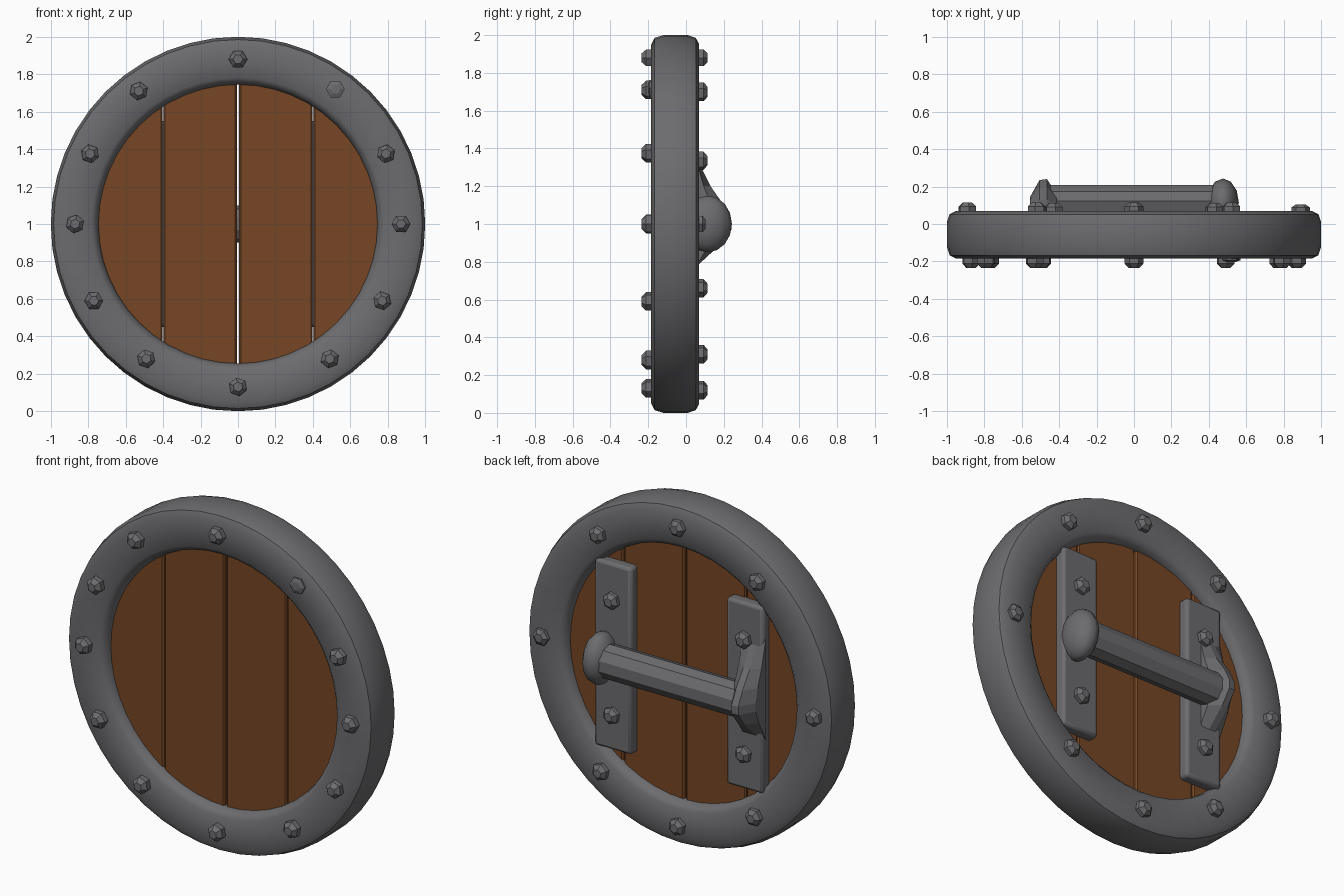
import bpy, bmesh, math
from mathutils import Matrix, Vector

if "Cube" in bpy.data.objects:
    bpy.data.objects.remove(bpy.data.objects["Cube"])


def material(name, rgb):
    m = bpy.data.materials.new(name)
    m.diffuse_color = (*rgb, 1)
    m.use_nodes = True
    m.node_tree.nodes["Principled BSDF"].inputs["Base Color"].default_value = m.diffuse_color
    return m


IRON = material("dark_iron", (0.15, 0.15, 0.16))
WOOD = material("brown_wood", (0.18, 0.062, 0.018))


def finish(name, bm, mat, smooth=None, bevel=0, segments=2):
    bmesh.ops.recalc_face_normals(bm, faces=bm.faces)
    me = bpy.data.meshes.new(name)
    bm.to_mesh(me)
    bm.free()
    me.materials.append(mat)
    ob = bpy.data.objects.new(name, me)
    bpy.context.collection.objects.link(ob)
    if bevel:
        b = ob.modifiers.new("bevel", 'BEVEL')
        b.width, b.segments, b.limit_method = bevel, segments, 'ANGLE'
    if smooth:
        bpy.ops.object.select_all(action='DESELECT')
        ob.select_set(True)
        bpy.context.view_layer.objects.active = ob
        bpy.ops.object.shade_smooth_by_angle(angle=math.radians(smooth))
    return ob


def loft(bm, rings, closed=False):
    """Bridge equal rings of points; cap the ends unless closed."""
    rows = [[bm.verts.new(p) for p in r] for r in rings]
    n = len(rows[0])
    pairs = list(zip(rows, rows[1:])) + ([(rows[-1], rows[0])] if closed else [])
    for a, b in pairs:
        for i in range(n):
            j = (i + 1) % n
            bm.faces.new((a[i], a[j], b[j], b[i]))
    if not closed:
        bm.faces.new(rows[0])
        bm.faces.new(rows[-1])


# Iron rim: rounded profile revolved about y
profile = [(.745, -.12), (.755, -.155), (.782, -.178), (.95, -.184), (.985, -.167), (1, -.12),
           (1, .01), (.985, .052), (.95, .07), (.782, .068), (.755, .045), (.745, .01)]
bm = bmesh.new()
N = 48
loft(bm, [[(r * math.cos(a), y, 1 + r * math.sin(a)) for r, y in profile]
          for a in (2 * math.pi * k / N for k in range(N))], closed=True)
finish("rim", bm, IRON, 40)

# Four wooden planks: slices of a disc
R, FRONT, BACK = .79, -.12, .012
for k, (x0, x1) in enumerate([(-.78, -.402), (-.398, -.006), (.006, .398), (.402, .78)]):
    xs = [x0 + (x1 - x0) * i / 8 for i in range(9)]
    h = [math.sqrt(R * R - x * x) for x in xs]
    outline = [(x, 1 + z) for x, z in zip(xs, h)] + [(x, 1 - z) for x, z in zip(xs[::-1], h[::-1])]
    bm = bmesh.new()
    loft(bm, [[(x, y, z) for x, z in outline] for y in (FRONT, BACK)])
    finish(f"plank_{k + 1}", bm, WOOD, bevel=.009, segments=1)


# Faceted studs: six-sided domes pointing along side * y
def stud(name, x, y, z, side, height=.052, turn=0.0):
    bm = bmesh.new()
    tiers = [(.05, -.02), (.05, height * .55), (.026, height)]
    loft(bm, [[(x + r * math.cos(a), y + side * d, z + r * math.sin(a))
               for a in (turn + math.pi * i / 3 for i in range(6))] for r, d in tiers])
    finish(name, bm, IRON)


front = [(0, 1.88), (0, .13), (-.53, 1.71), (.52, 1.72)]
for s in (-1, 1):
    front += [(s * .79, 1.375), (s * .87, 1.0), (s * .77, .59), (s * .49, .28)]
for i, (x, z) in enumerate(front):
    # the upper right stud is hammered nearly flat
    stud(f"front_stud_{i + 1}", x, -.182, z, -1, .02 if i == 3 else .054, i * .7)

back = [(0, 1.88), (0, .12), (-.89, 1), (.89, 1), (-.52, 1.70), (.52, 1.70), (-.5, .31), (.5, .31)]
for i, (x, z) in enumerate(back):
    stud(f"back_stud_{i + 1}", x, .068, z, 1, .036 if i == 3 else .047, i * .7)

# Bracket plates on the back, each with two studs
for s, side in ((-1, "left"), (1, "right")):
    bm = bmesh.new()
    bmesh.ops.create_cube(bm, size=1, matrix=Matrix.Translation((s * .43, .03, 1))
                          @ Matrix.Diagonal((.24, .08, 1.1, 1)))
    finish(f"bracket_plate_{side}", bm, IRON, 40, bevel=.018)
    for z in (.66, 1.335):
        stud(f"bracket_stud_{side}_{'top' if z > 1 else 'bottom'}", s * .43, .066, z, 1, .047, z)

# Wedge mount holding the left end of the grip
bm = bmesh.new()
wedge = [(.05, 1.36), (.13, 1.2), (.2, 1.1), (.24, 1.02), (.24, .97), (.18, .89), (.05, .77)]
loft(bm, [[(x, .05 + (y - .05) * f, z) for y, z in wedge]
          for x, f in ((-.555, .5), (-.505, .97), (-.465, 1), (-.41, .55))])
finish("wedge_mount", bm, IRON)

# Rounded mount holding the right end of the grip
bm = bmesh.new()
bmesh.ops.create_uvsphere(bm, u_segments=12, v_segments=8, radius=1,
                          matrix=Matrix.Translation((.475, .115, 1)) @ Matrix.Diagonal((.085, .128, .15, 1)))
finish("round_mount", bm, IRON, 50)

# Grip bar between the mounts
bm = bmesh.new()
loft(bm, [[(x, .122 + .09 * math.cos(a), 1 + .1 * math.sin(a))
           for a in (2 * math.pi * (i + .5) / 10 for i in range(10))] for x in (-.48, 0, .48)])
finish("grip_bar", bm, IRON, 30)
